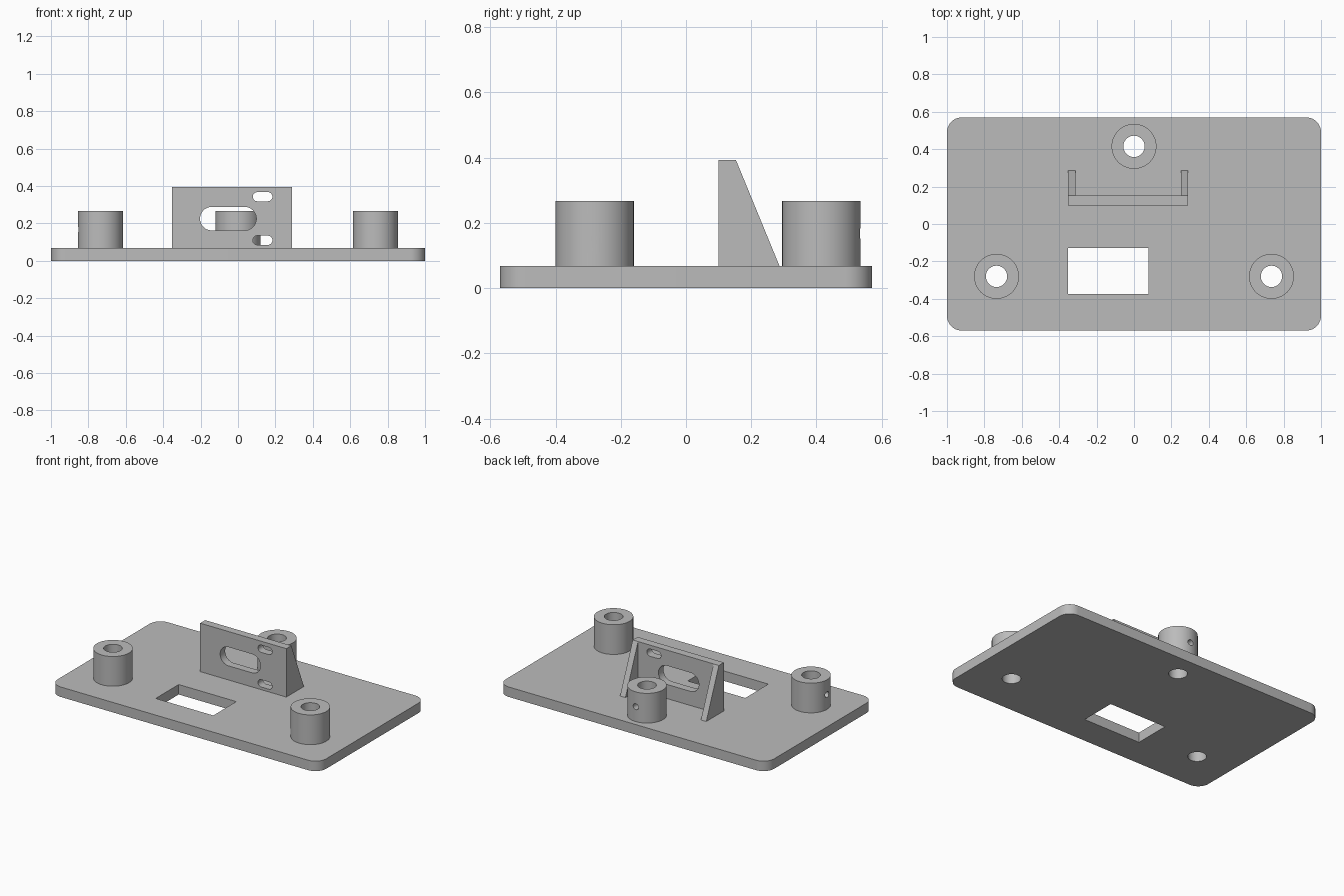
import bpy
import bmesh
from math import cos, sin, pi, radians
from mathutils import Matrix

cube = bpy.data.objects.get("Cube")
if cube:
    bpy.data.objects.remove(cube, do_unlink=True)

grey = bpy.data.materials.new("plain grey")
grey.use_nodes = True
colour = (0.5, 0.5, 0.5, 1)
grey.diffuse_color = colour
grey.node_tree.nodes["Principled BSDF"].inputs["Base Color"].default_value = colour

BASE_TOP = 0.067
POST_TOP = 0.267
XZ = Matrix.Rotation(radians(90), 4, "X")                   # profile x,y -> x,z
YZ = Matrix(((0, 0, 1, 0), (1, 0, 0, 0), (0, 1, 0, 0), (0, 0, 0, 1)))  # x,y -> y,z


def prism(name, points, low, high, turn=Matrix()):
    """Extrude a flat outline from low to high, then turn it into place."""
    bm = bmesh.new()
    face = bm.faces.new([bm.verts.new((x, y, low)) for x, y in points])
    top = bmesh.ops.extrude_face_region(bm, geom=[face])["geom"]
    for v in top:
        if isinstance(v, bmesh.types.BMVert):
            v.co.z = high
    bm.transform(turn)
    bmesh.ops.recalc_face_normals(bm, faces=bm.faces)
    mesh = bpy.data.meshes.new(name)
    bm.to_mesh(mesh)
    bm.free()
    mesh.materials.append(grey)
    obj = bpy.data.objects.new(name, mesh)
    bpy.context.collection.objects.link(obj)
    return obj


def rounded(x0, x1, y0, y1, r, steps=12):
    """Outline of a rectangle with round corners; a slot when r is half its height."""
    pts = []
    corners = ((x1 - r, y1 - r), (x0 + r, y1 - r), (x0 + r, y0 + r), (x1 - r, y0 + r))
    for i, (cx, cy) in enumerate(corners):
        for s in range(steps + 1):
            a = (i + s / steps) * pi / 2
            p = (cx + r * cos(a), cy + r * sin(a))
            if not pts or abs(p[0] - pts[-1][0]) + abs(p[1] - pts[-1][1]) > 1e-5:
                pts.append(p)
    if abs(pts[0][0] - pts[-1][0]) + abs(pts[0][1] - pts[-1][1]) < 1e-5:
        pts.pop()
    return pts


def circle(x, y, r, n=64):
    return [(x + r * cos(2 * pi * i / n), y + r * sin(2 * pi * i / n)) for i in range(n)]


def modify(obj, kind, cutter, operation):
    mod = obj.modifiers.new(kind, "BOOLEAN")
    mod.operation = operation
    mod.solver = "EXACT"
    mod.object = cutter
    bpy.context.view_layer.objects.active = obj
    bpy.ops.object.modifier_apply(modifier=mod.name)
    bpy.data.objects.remove(cutter, do_unlink=True)


def cut(obj, cutter):
    modify(obj, "cut", cutter, "DIFFERENCE")


# Base plate with a rectangular window
base = prism("base_plate", rounded(-1, 1, -0.57, 0.57, 0.08), 0, BASE_TOP)
window = [(-0.352, -0.373), (0.077, -0.373), (0.077, -0.128), (-0.352, -0.128)]
cut(base, prism("window_cutter", window, -0.1, 0.2))

# Hollow posts, each with a set-screw hole on its outward side
posts = []
for name, x, y, angle in (("right_post", -0.735, -0.28, 180),
                          ("left_post", 0.735, -0.28, 0),
                          ("back_post", 0, 0.415, 90)):
    cut(base, prism("bore_cutter", circle(x, y, 0.057), -0.1, 0.2))
    post = prism(name, circle(x, y, 0.12), BASE_TOP, POST_TOP)
    cut(post, prism("bore_cutter", circle(x, y, 0.057), 0, 0.4))
    place = Matrix.Translation((x, y, 0.167)) @ Matrix.Rotation(radians(angle), 4, "Z") @ YZ
    cut(post, prism("screw_cutter", circle(0, 0, 0.02, 24), 0.03, 0.2, place))
    posts.append(post)

# Upright bracket with one large and two small slots
panel = [(-0.352, BASE_TOP), (0.29, BASE_TOP), (0.29, 0.393), (-0.352, 0.393)]
bracket = prism("bracket_panel", panel, -0.153, -0.1, XZ)
for x0, x1, z0, z1 in ((-0.203, 0.098, 0.162, 0.288),
                       (0.079, 0.184, 0.318, 0.367),
                       (0.079, 0.184, 0.085, 0.134)):
    slot = rounded(x0, x1, z0, z1, (z1 - z0) / 2)
    cut(bracket, prism("slot_cutter", slot, -0.2, -0.05, XZ))

# Triangular gussets behind both ends of the bracket
gusset = [(0.153, BASE_TOP), (0.287, BASE_TOP), (0.153, 0.393)]
gussets = [prism("right_gusset", gusset, -0.352, -0.312, YZ),
           prism("left_gusset", gusset, 0.25, 0.29, YZ)]

# Smooth the round walls and keep the edges sharp
for obj in [base, bracket] + posts + gussets:
    bpy.ops.object.select_all(action="DESELECT")
    obj.select_set(True)
    bpy.context.view_layer.objects.active = obj
    bpy.ops.object.shade_smooth_by_angle(angle=radians(30))
